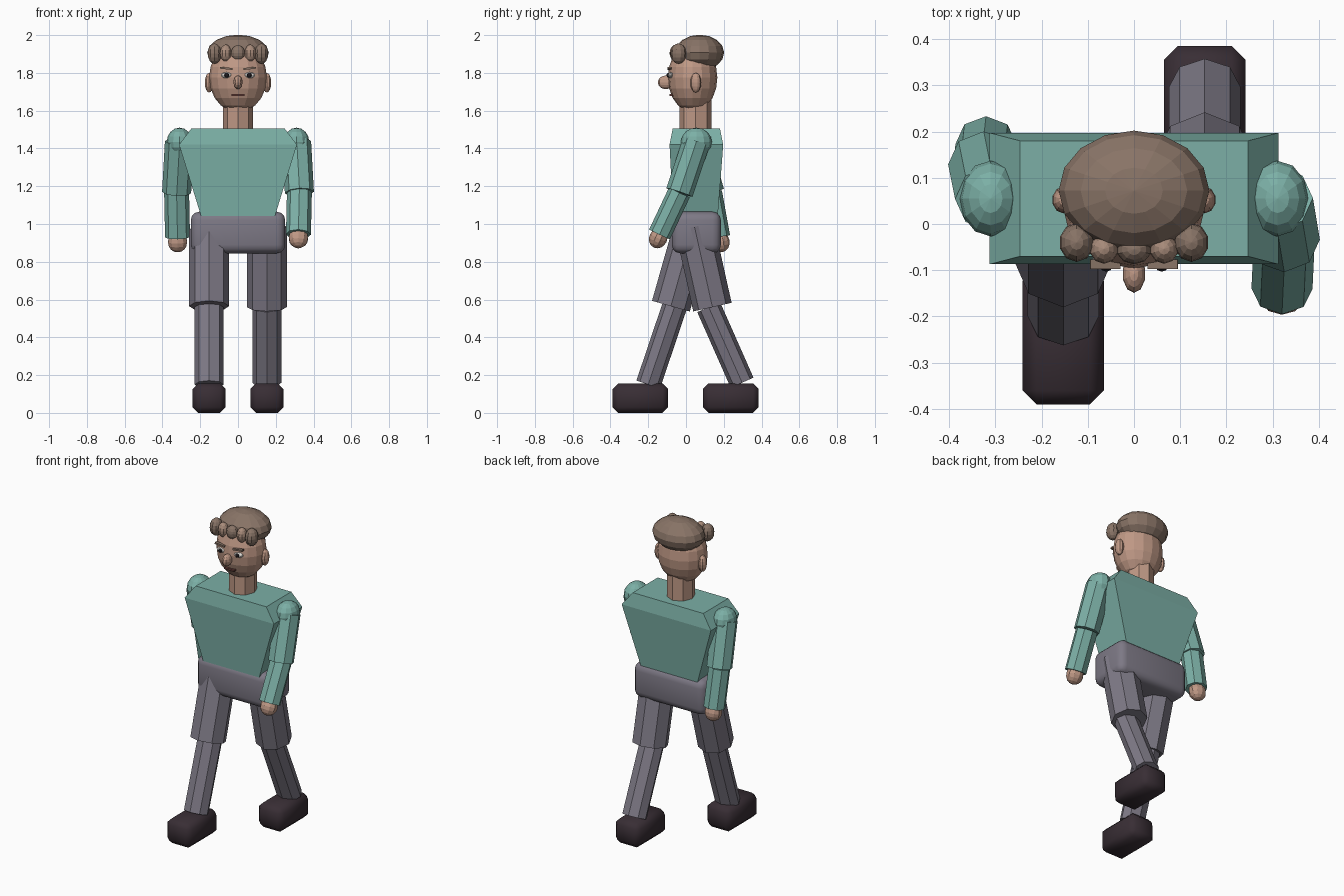
import bpy, bmesh, math
from mathutils import Vector, Matrix

if "Cube" in bpy.data.objects:
    bpy.data.objects.remove(bpy.data.objects["Cube"])


def material(name, rgb):
    m = bpy.data.materials.new(name)
    m.diffuse_color = (*rgb, 1)
    m.use_nodes = True
    m.node_tree.nodes["Principled BSDF"].inputs["Base Color"].default_value = m.diffuse_color
    return m


SHIRT = material("teal shirt", (0.20, 0.43, 0.38))
PANTS = material("grey trousers", (0.205, 0.19, 0.235))
SHOES = material("dark shoes", (0.04, 0.027, 0.035))
SKIN = material("skin", (0.52, 0.315, 0.235))
HAIR = material("brown hair", (0.25, 0.175, 0.135))
CURL = material("light curl", (0.40, 0.265, 0.20))
WHITE = material("eye white", (0.75, 0.72, 0.68))
DARK = material("dark pupil", (0.015, 0.012, 0.015))
LIP = material("lip", (0.16, 0.06, 0.05))


def finish(name, bm, mat, smooth=False):
    bmesh.ops.recalc_face_normals(bm, faces=bm.faces)
    mesh = bpy.data.meshes.new(name)
    bm.to_mesh(mesh)
    bm.free()
    mesh.materials.append(mat)
    for p in mesh.polygons:
        p.use_smooth = smooth
    ob = bpy.data.objects.new(name, mesh)
    bpy.context.collection.objects.link(ob)
    return ob


def frame(p0, p1):
    """Matrix whose z runs from p0 to p1 and whose x stays near world x."""
    z = (Vector(p1) - Vector(p0)).normalized()
    y = z.cross(Vector((1, 0, 0))).normalized()
    x = y.cross(z)
    return Matrix((x, y, z)).transposed().to_4x4()


def ball(name, loc, radii, mat, seg=12, rings=8, rot=None):
    bm = bmesh.new()
    bmesh.ops.create_uvsphere(bm, u_segments=seg, v_segments=rings, radius=1)
    m = Matrix.Translation(loc) @ (rot or Matrix()) @ Matrix.Diagonal((*radii, 1))
    bmesh.ops.transform(bm, matrix=m, verts=bm.verts)
    return finish(name, bm, mat)


def limb(name, p0, p1, rx, ry, mat, sides=8):
    bm = bmesh.new()
    length = (Vector(p1) - Vector(p0)).length
    bmesh.ops.create_cone(bm, cap_ends=True, segments=sides, radius1=1, radius2=1, depth=1)
    mid = (Vector(p0) + Vector(p1)) / 2
    m = Matrix.Translation(mid) @ frame(p0, p1) @ Matrix.Diagonal((rx, ry, length, 1))
    bmesh.ops.transform(bm, matrix=m, verts=bm.verts)
    return finish(name, bm, mat)


def box(name, loc, size, mat, bevel=0, segments=1, tilt=0):
    bm = bmesh.new()
    bmesh.ops.create_cube(bm, size=1)
    bmesh.ops.scale(bm, vec=size, verts=bm.verts)
    if bevel:
        bmesh.ops.bevel(bm, geom=bm.edges[:], offset=bevel, segments=segments,
                        profile=0.5, affect='EDGES')
    m = Matrix.Translation(loc) @ Matrix.Rotation(tilt, 4, 'Y')
    bmesh.ops.transform(bm, matrix=m, verts=bm.verts)
    return finish(name, bm, mat, smooth=bevel > 0)


# Torso: stacked rectangles (half width, front, back, height)
bm = bmesh.new()
loops = []
for w, f, b, z in ((0.195, -0.068, 0.168, 1.04), (0.312, -0.087, 0.197, 1.42),
                   (0.247, -0.07, 0.18, 1.505)):
    loops.append([bm.verts.new(c) for c in ((-w, f, z), (w, f, z), (w, b, z), (-w, b, z))])
for lo, hi in zip(loops, loops[1:]):
    for i in range(4):
        j = (i + 1) % 4
        bm.faces.new((lo[i], lo[j], hi[j], hi[i]))
bm.faces.new(loops[0])
bm.faces.new(loops[-1])
finish("torso", bm, SHIRT)

# Hips
box("hips", (0, 0.055, 0.955), (0.5, 0.26, 0.22), PANTS, 0.045, 3)

# Arms: side, elbow, wrist, hand
for label, s, elbow, wrist, hand in (
        ("left", 1, (-0.035, 1.167), (-0.14, 0.945), (-0.147, 0.925)),
        ("right", -1, (0.13, 1.167), (0.173, 0.93), (0.183, 0.905))):
    shoulder = (s * 0.31, 0.055, 1.435)
    e, w, h = (s * 0.325, *elbow), (s * 0.32, *wrist), (s * 0.32, *hand)
    ball(label + "_shoulder", shoulder, (0.067, 0.082, 0.075), SHIRT, 12, 8)
    limb(label + "_upper_arm", shoulder, e, 0.077, 0.073, SHIRT)
    limb(label + "_forearm", e, w, 0.066, 0.061, SHIRT)
    ball(label + "_hand", h, (0.053, 0.048, 0.055), SKIN, 10, 8, frame(w, e))

# Legs: side, hip, knee, lower knee, ankle, foot centre
for label, s, hip, knee, shin, ankle, foot in (
        ("left", 1, (0.045, 0.985), (0.14, 0.56), (0.12, 0.56), (0.297, 0.16), 0.237),
        ("right", -1, (0.035, 0.97), (-0.08, 0.565), (-0.055, 0.58), (-0.2, 0.15), -0.242)):
    x = s * 0.153
    limb(label + "_thigh", (x, *hip), (x, *knee), 0.106, 0.104, PANTS)
    limb(label + "_shin", (x, *shin), (x, *ankle), 0.077, 0.066, PANTS)
    box(label + "_shoe", (x, foot, 0.078), (0.176, 0.296, 0.155), SHOES, 0.03, 1)

# Neck, head and hair
limb("neck", (0, 0.05, 1.49), (0, 0.05, 1.68), 0.08, 0.085, SKIN)
ball("head", (0, 0.035, 1.775), (0.153, 0.131, 0.183), SKIN, 16, 10)
ball("hair_cap", (0, 0.072, 1.907), (0.163, 0.13, 0.095), HAIR, 16, 8)
ball("nose", (0, -0.108, 1.75), (0.025, 0.041, 0.036), SKIN, 10, 8)
ball("front_curl", (0, -0.055, 1.905), (0.038, 0.032, 0.042), HAIR, 10, 8)

# Paired face parts and curls
for label, s in (("left", 1), ("right", -1)):
    ball(label + "_ear", (s * 0.153, 0.052, 1.748), (0.024, 0.029, 0.052), SKIN, 10, 8)
    ball(label + "_outer_curl", (s * 0.124, -0.04, 1.902), (0.038, 0.042, 0.054), HAIR, 10, 8)
    ball(label + "_inner_curl", (s * 0.065, -0.054, 1.905), (0.031, 0.032, 0.045), CURL, 10, 8)
    ball(label + "_eye", (s * 0.06, -0.08, 1.788), (0.032, 0.015, 0.016), WHITE, 10, 6)
    ball(label + "_pupil", (s * 0.06, -0.093, 1.788), (0.013, 0.01, 0.013), DARK, 8, 6)
    box(label + "_brow", (s * 0.062, -0.087, 1.824), (0.066, 0.02, 0.01), HAIR, tilt=-s * 0.1)

# Mouth
box("mouth", (0, -0.078, 1.682), (0.07, 0.02, 0.01), LIP)
